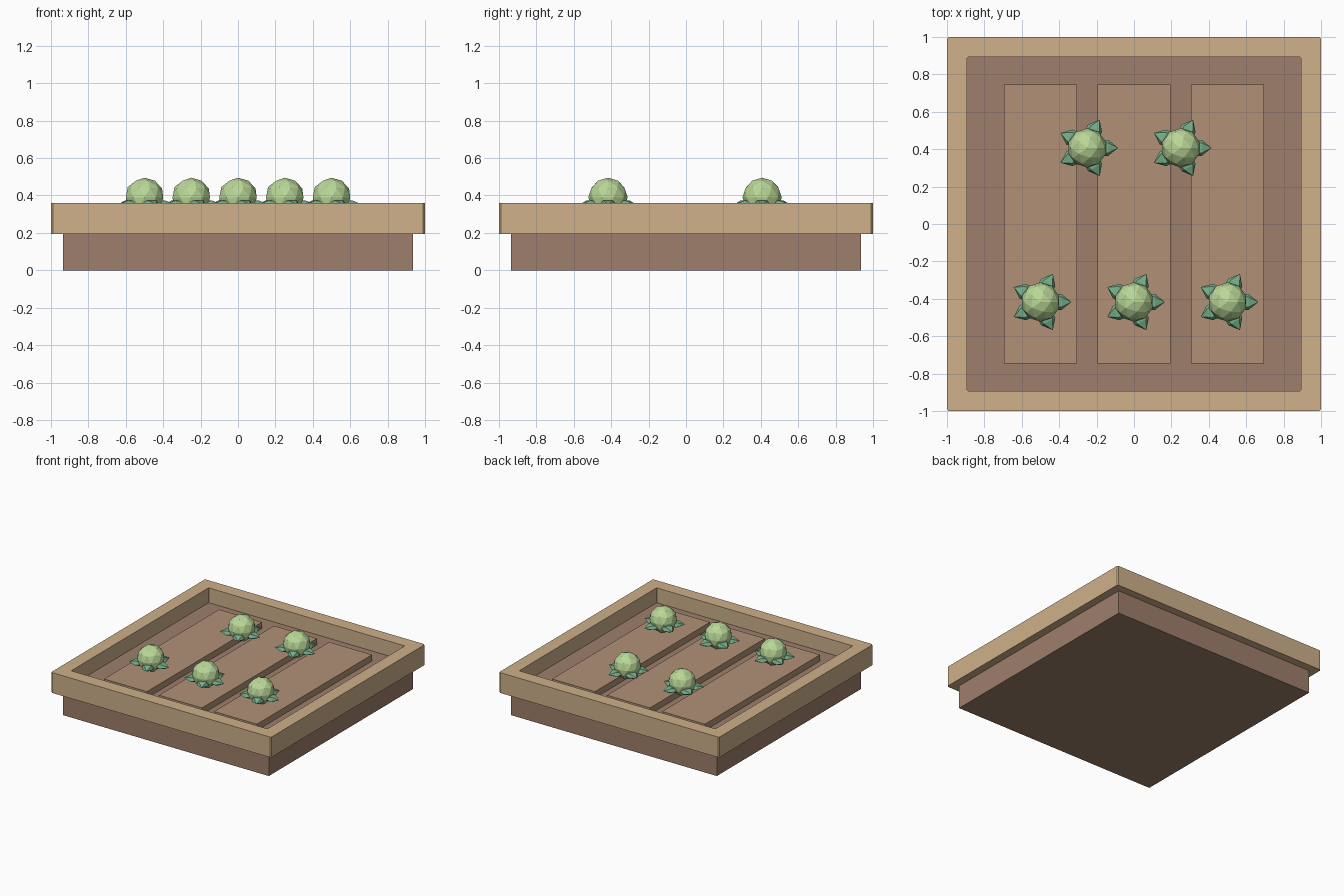
import bpy, bmesh, math
from mathutils import Matrix, Vector

if "Cube" in bpy.data.objects:
    bpy.data.objects.remove(bpy.data.objects["Cube"])


def material(name, rgb):
    m = bpy.data.materials.new(name)
    # picked sRGB values turned to linear
    m.diffuse_color = [(c / 255) ** 2.2 for c in rgb] + [1]
    m.use_nodes = True
    m.node_tree.nodes["Principled BSDF"].inputs["Base Color"].default_value = m.diffuse_color
    return m


WOOD = material("wood", (205, 175, 137))
SOIL = material("soil", (156, 126, 107))
RIDGE = material("ridge_soil", (176, 144, 119))
LEAF = material("leaf_green", (118, 174, 138))
HEAD = material("head_green", (184, 214, 150))


def finish(name, bm, mat):
    bmesh.ops.recalc_face_normals(bm, faces=bm.faces)
    me = bpy.data.meshes.new(name)
    bm.to_mesh(me)
    bm.free()
    me.materials.append(mat)
    ob = bpy.data.objects.new(name, me)
    bpy.context.collection.objects.link(ob)
    return ob


def box(name, x0, x1, y0, y1, z0, z1, mat):
    bm = bmesh.new()
    bmesh.ops.create_cube(bm, size=1, matrix=Matrix.Translation(
        ((x0 + x1) / 2, (y0 + y1) / 2, (z0 + z1) / 2))
        @ Matrix.Diagonal((x1 - x0, y1 - y0, z1 - z0, 1)))
    return finish(name, bm, mat)


# soil block
box("soil_bed", -0.935, 0.935, -0.935, 0.935, 0, 0.238, SOIL)

# planting ridges
for i, x in enumerate((-0.5, 0, 0.5)):
    box(f"soil_ridge_{i + 1}", x - 0.195, x + 0.195, -0.747, 0.747, 0.22, 0.29, RIDGE)


# wooden rim: square ring with clipped corners
def loop(bm, r, c, z):
    pts = []
    for k in range(4):
        rot = Matrix.Rotation(k * math.pi / 2, 3, 'Z')
        pts += [rot @ Vector((r, r - c, z)), rot @ Vector((r - c, r, z))]
    return [bm.verts.new(p) for p in pts]


bm = bmesh.new()
rings = [loop(bm, 1, 0.01, 0.193), loop(bm, 1, 0.01, 0.36),
         loop(bm, 0.892, 0.004, 0.36), loop(bm, 0.892, 0.004, 0.193)]
for a, b in zip(rings, rings[1:] + rings[:1]):
    for i in range(8):
        j = (i + 1) % 8
        bm.faces.new((a[i], a[j], b[j], b[i]))
finish("wooden_rim", bm, WOOD)

# plants: faceted head over five pointed leaves (position angle, yaw)
LEAVES = [(0, 0), (72, 62), (144, 156), (-144, -156), (-72, -62)]
for n, (px, py) in enumerate([(-0.5, -0.417), (0, -0.417), (0.5, -0.417),
                              (-0.25, 0.407), (0.25, 0.407)]):
    bm = bmesh.new()
    bmesh.ops.create_icosphere(bm, subdivisions=2, radius=0.105,
                               matrix=Matrix.Translation((px, py, 0.39)))
    finish(f"plant_head_{n + 1}", bm, HEAD)

    bm = bmesh.new()
    for ang, yaw in LEAVES:
        a = math.radians(ang)
        m = (Matrix.Translation((px + 0.07 * math.cos(a), py + 0.07 * math.sin(a), 0.352))
             @ Matrix.Rotation(math.radians(yaw), 4, 'Z')
             @ Matrix.Diagonal((0.095, 0.05, 0.028, 1))
             @ Matrix.Rotation(math.pi / 2, 4, 'Y'))
        bmesh.ops.create_icosphere(bm, subdivisions=1, radius=1, matrix=m)
    finish(f"plant_leaves_{n + 1}", bm, LEAF)
